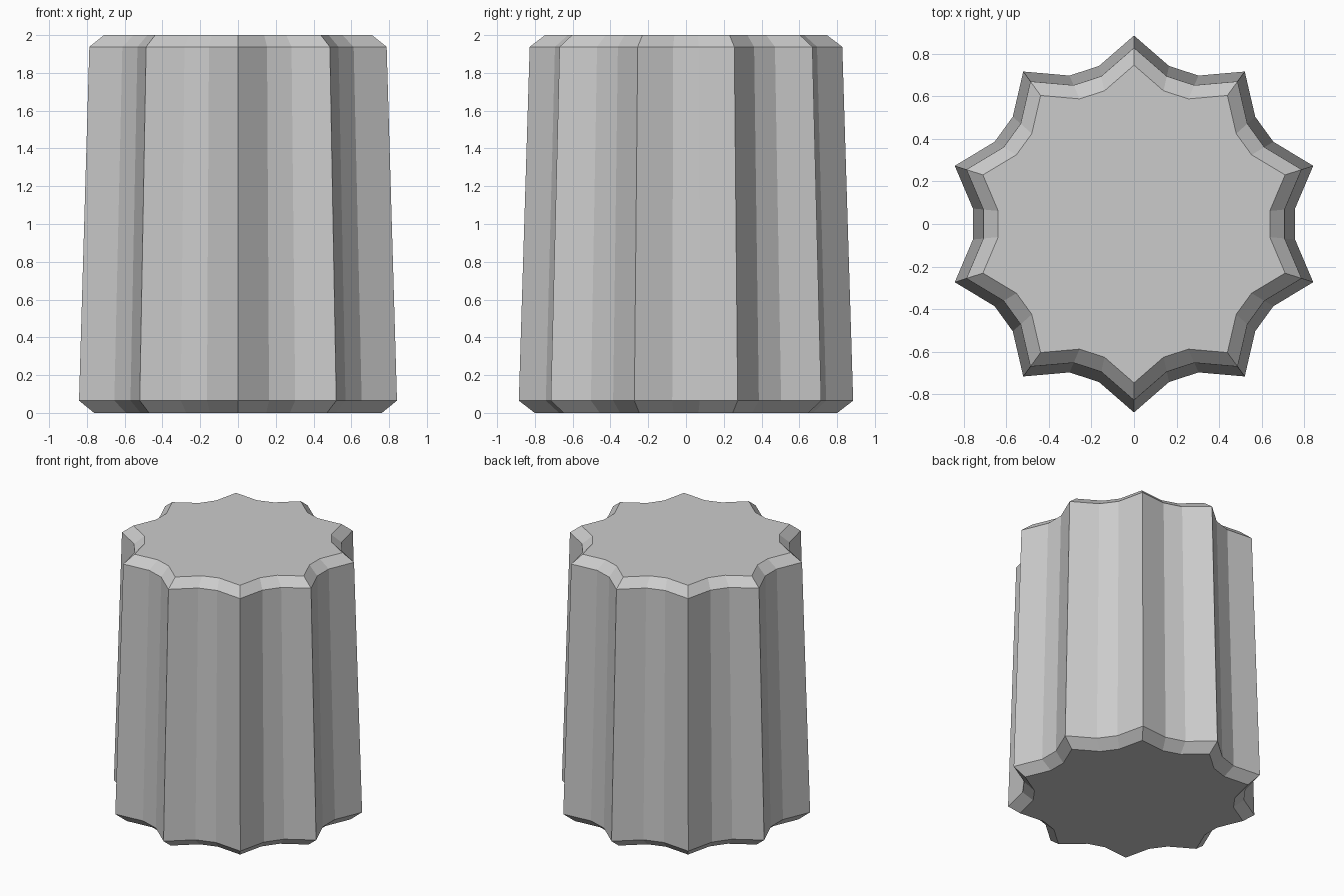
import bpy
import bmesh
from math import radians, cos, sin

cube = bpy.data.objects.get("Cube")
if cube:
    bpy.data.objects.remove(cube, do_unlink=True)

grey = bpy.data.materials.new("light_grey")
grey.use_nodes = True
colour = (0.6, 0.6, 0.6, 1)
grey.diffuse_color = colour
grey.node_tree.nodes["Principled BSDF"].inputs["Base Color"].default_value = colour

POINTS = 10
TIP, VALLEY = 0.885, 0.76
STEP = 360 / POINTS


def fluted_ring(bm, z, scale):
    """One star-shaped ring: a sharp tip and a two-point hollow per flute."""
    ring = []
    for i in range(POINTS):
        for offset, radius in ((0, TIP), (12.5, VALLEY), (STEP - 12.5, VALLEY)):
            a = radians(90 + i * STEP + offset)
            ring.append(bm.verts.new((radius * scale * cos(a), radius * scale * sin(a), z)))
    return ring


# Tapered fluted body with chamfered ends
bm = bmesh.new()
levels = ((0, 0.905), (0.065, 1), (1.938, 0.935), (2, 0.843))
rings = [fluted_ring(bm, z, s) for z, s in levels]
for low, high in zip(rings, rings[1:]):
    for i in range(len(low)):
        j = (i + 1) % len(low)
        bm.faces.new((low[i], low[j], high[j], high[i]))

# Flat end caps
bm.faces.new(rings[0][::-1])
bm.faces.new(rings[-1])
bmesh.ops.recalc_face_normals(bm, faces=bm.faces)

mesh = bpy.data.meshes.new("fluted_body")
bm.to_mesh(mesh)
bm.free()
mesh.materials.append(grey)
body = bpy.data.objects.new("fluted_body", mesh)
bpy.context.collection.objects.link(body)
